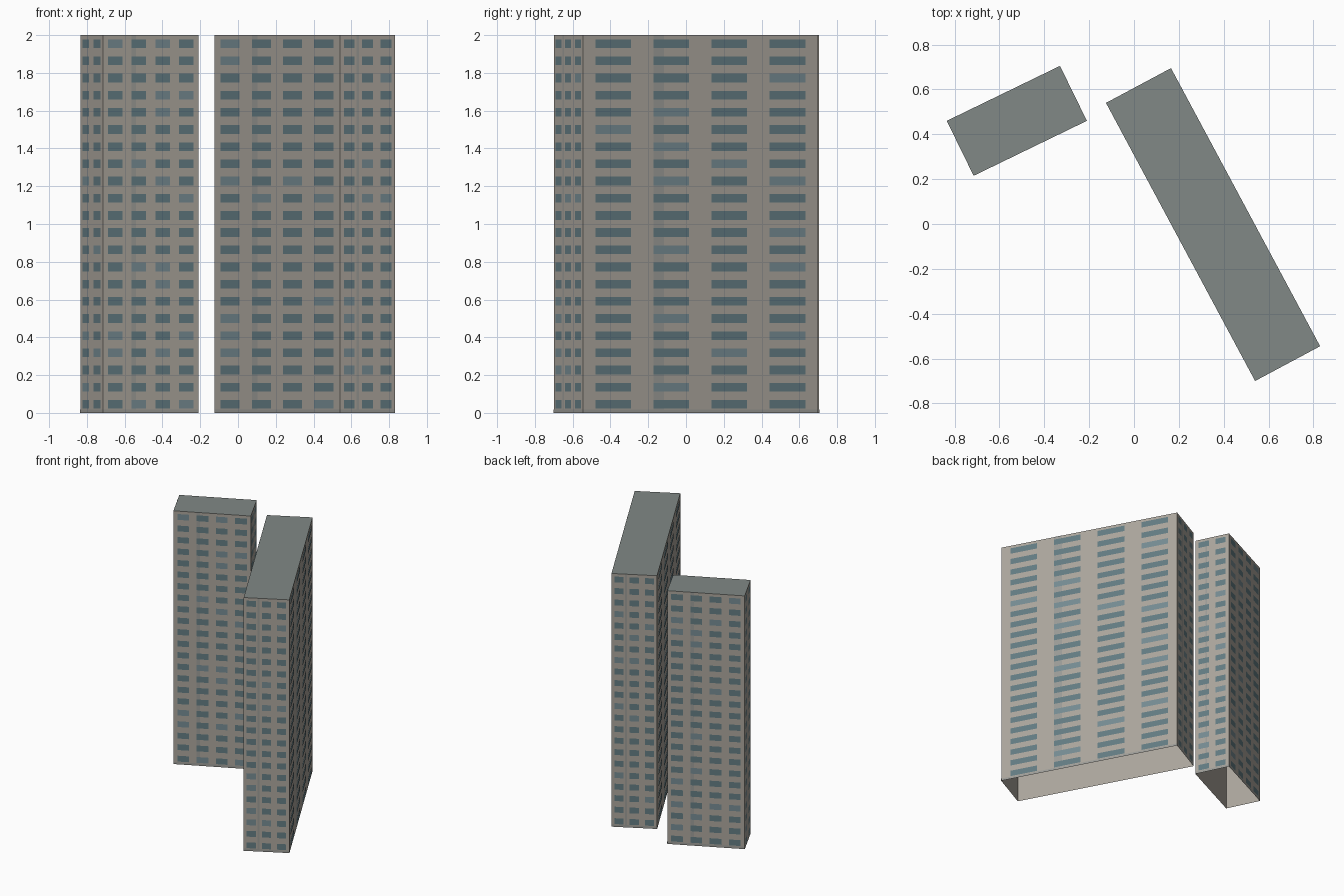
import bpy, random
from mathutils import Vector

if "Cube" in bpy.data.objects:
    bpy.data.objects.remove(bpy.data.objects["Cube"])

random.seed(4)
H, FLOORS = 2.0, 22


def material(name, rgb):
    m = bpy.data.materials.new(name)
    m.diffuse_color = (*rgb, 1)
    m.use_nodes = True
    m.node_tree.nodes["Principled BSDF"].inputs["Base Color"].default_value = m.diffuse_color
    return m


WALL = material("concrete", (0.41, 0.38, 0.335))
ROOF = material("roofing", (0.22, 0.25, 0.24))
GLASS = material("glass", (0.125, 0.20, 0.225))
GLASS_LIGHT = material("pale_glass", (0.18, 0.26, 0.29))
STREAK = material("weathered_concrete", (0.33, 0.33, 0.31))


def make_object(name, verts, faces, slots, mats):
    me = bpy.data.meshes.new(name)
    me.from_pydata(verts, [], faces)
    for m in mats:
        me.materials.append(m)
    for p, s in zip(me.polygons, slots):
        p.material_index = s
    ob = bpy.data.objects.new(name, me)
    bpy.context.collection.objects.link(ob)
    return ob


def tower(name, corners, columns):
    """Open-bottomed block; columns = window columns for each of the 4 sides."""
    # walls and flat roof
    base = [Vector((x, y, 0)) for x, y in corners]
    up = Vector((0, 0, H))
    faces = [(i, (i + 1) % 4, (i + 1) % 4 + 4, i + 4) for i in range(4)]
    make_object(name + "_shell", base + [b + up for b in base],
                faces + [(4, 5, 6, 7)], [0] * 4 + [1], [WALL, ROOF])

    # thin flat panels just in front of each wall
    verts, quads, slots = [], [], []

    def panel(a, b, u0, u1, z0, z1, off, slot):
        d = b - a
        n = Vector((d.y, -d.x, 0)).normalized() * off
        k = len(verts)
        for u, z in ((u0, z0), (u1, z0), (u1, z1), (u0, z1)):
            verts.append(a + d * u + n + Vector((0, 0, z)))
        quads.append((k, k + 1, k + 2, k + 3))
        slots.append(slot)

    floor_h = H / FLOORS
    for i, cols in enumerate(columns):
        a, b = base[i], base[(i + 1) % 4]
        # weathered vertical stripe and base band
        panel(a, b, 0.30, 0.345, 0, H, 0.0006, 2)
        panel(a, b, 0, 1, 0, 0.018, 0.0008, 2)
        # windows
        step = (0.745 if cols == 4 else 0.985 - 0.7 / cols) / (cols - 1)
        half = 0.076 if cols == 4 else 0.30 / cols
        if cols < 4:
            step = 1 / cols
        for c in range(cols):
            mid = 0.5 + (c - (cols - 1) / 2) * step
            for r in range(FLOORS):
                z = (r + 0.5) * floor_h
                panel(a, b, mid - half, mid + half, z - 0.023, z + 0.023,
                      0.0015, 1 if random.random() < 0.15 else 0)
    make_object(name + "_windows", verts, quads, slots,
                [GLASS, GLASS_LIGHT, STREAK])


# short tower and long slab tower, corners counter-clockwise from the left
tower("small_tower", [(-0.835, 0.46), (-0.715, 0.215), (-0.21, 0.46), (-0.33, 0.705)],
      (2, 4, 2, 4))
tower("long_tower", [(-0.125, 0.54), (0.54, -0.70), (0.83, -0.545), (0.165, 0.695)],
      (4, 3, 4, 3))
